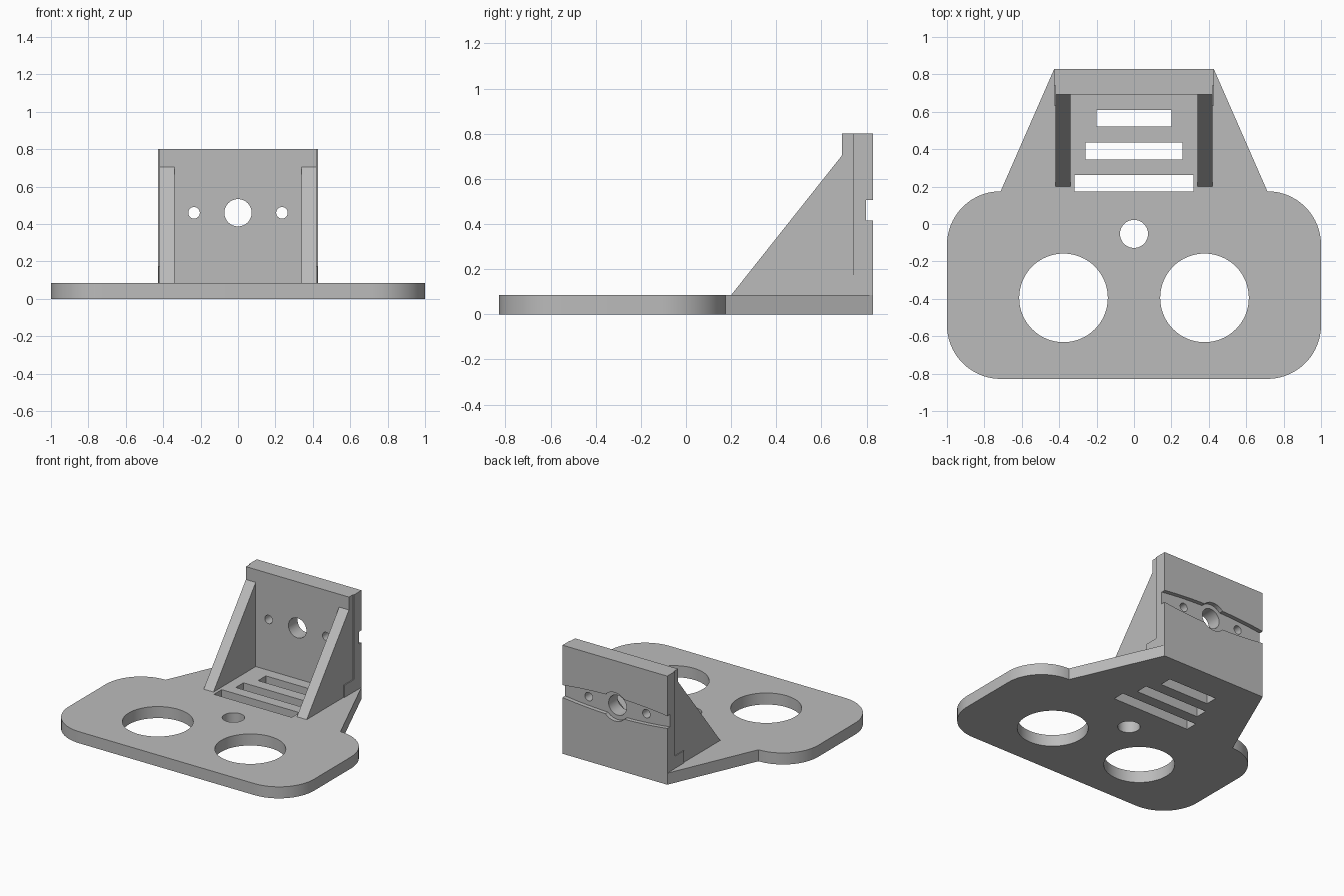
import bpy, bmesh, math
from mathutils import Vector

cube = bpy.data.objects.get("Cube")
if cube:
    bpy.data.objects.remove(cube, do_unlink=True)

grey = bpy.data.materials.new("plain grey")
grey.use_nodes = True
colour = (0.5, 0.5, 0.5, 1)
grey.diffuse_color = colour
grey.node_tree.nodes["Principled BSDF"].inputs["Base Color"].default_value = colour

BASE_T, TOP, BACK = 0.085, 0.80, 0.828
HOLE_Z = 0.46


def extrude(name, points, axis, start, end):
    """Prism from a 2D outline: axis Z uses (x, y), Y uses (x, z), X uses (y, z)."""
    place = {"Z": lambda a, b, c: (a, b, c),
             "Y": lambda a, b, c: (a, c, b),
             "X": lambda a, b, c: (c, a, b)}[axis]
    bm = bmesh.new()
    face = bm.faces.new([bm.verts.new(place(a, b, start)) for a, b in points])
    moved = bmesh.ops.extrude_face_region(bm, geom=[face])["geom"]
    shift = Vector(place(0, 0, end - start))
    bmesh.ops.translate(bm, vec=shift, verts=[g for g in moved if isinstance(g, bmesh.types.BMVert)])
    bmesh.ops.recalc_face_normals(bm, faces=bm.faces)
    mesh = bpy.data.meshes.new(name)
    bm.to_mesh(mesh)
    bm.free()
    mesh.materials.append(grey)
    obj = bpy.data.objects.new(name, mesh)
    bpy.context.collection.objects.link(obj)
    return obj


def arc(cx, cy, r, a0, a1, n):
    angles = [math.radians(a0 + (a1 - a0) * i / n) for i in range(n + 1)]
    return [(cx + r * math.cos(a), cy + r * math.sin(a)) for a in angles]


def circle(cx, cy, r, n=64):
    return arc(cx, cy, r, 0, 360, n)[:-1]


def rect(a0, a1, b0, b1):
    return [(a0, b0), (a1, b0), (a1, b1), (a0, b1)]


def cut(obj, cutters):
    """Subtract the cutters, then remove them."""
    bpy.context.view_layer.objects.active = obj
    for c in cutters:
        mod = obj.modifiers.new("cut", "BOOLEAN")
        mod.operation, mod.solver, mod.object = "DIFFERENCE", "EXACT", c
        bpy.ops.object.modifier_apply(modifier=mod.name)
        bpy.data.objects.remove(c, do_unlink=True)


def smooth(obj):
    bpy.ops.object.select_all(action="DESELECT")
    obj.select_set(True)
    bpy.context.view_layer.objects.active = obj
    bpy.ops.object.shade_smooth_by_angle(angle=math.radians(30))


# Base plate: rounded body with a tapering tail at the back
R, SHOULDER = 0.287, 0.175
right_half = (arc(1 - R, -BACK + R, R, -90, 0, 20)
              + arc(1 - R, SHOULDER - R, R, 0, 90, 20)
              + [(0.427, BACK)])
outline = right_half + [(-x, y) for x, y in reversed(right_half)]
base = extrude("base_plate", outline, "Z", 0, BASE_T)
openings = [circle(s * 0.377, -0.395, 0.237) for s in (-1, 1)]
openings.append(circle(0, -0.053, 0.075))
for half_width, y in ((0.20, 0.565), (0.26, 0.39), (0.317, 0.218)):
    openings.append(rect(-half_width, half_width, y - 0.045, y + 0.045))
cut(base, [extrude("base_cutter", o, "Z", -0.1, 0.2) for o in openings])
smooth(base)

# Upright wall: narrower front layer, wider back layer
front_wall = extrude("wall_front", rect(-0.42, 0.42, BASE_T, TOP), "Y", 0.692, 0.74)
back_wall = extrude("wall_back", rect(-0.427, 0.427, BASE_T, TOP), "Y", 0.74, BACK)

# Bulging recess and screw holes in the wall
xs = [-0.45 + 0.9 * i / 24 for i in range(25)]
half = [0.045 + 0.027 * (1 - (x / 0.43) ** 2) for x in xs]
lens = ([(x, HOLE_Z - h) for x, h in zip(xs, half)]
        + [(x, HOLE_Z + h) for x, h in reversed(list(zip(xs, half)))])
holes = [circle(0, HOLE_Z, 0.073, 48)] + [circle(s * 0.235, HOLE_Z, 0.031, 32) for s in (-1, 1)]
cut(back_wall, [extrude("recess_cutter", p, "Y", 0.797, 0.9)
                for p in (lens, circle(0, HOLE_Z, 0.105))])
for wall in (front_wall, back_wall):
    cut(wall, [extrude("hole_cutter", h, "Y", 0.6, 0.95) for h in holes])
    smooth(wall)

# Triangular side braces and the small raised feet beside them
brace = [(0.20, BASE_T), (0.70, BASE_T), (0.70, 0.705), (0.692, 0.705)]
for side, s in (("right", -1), ("left", 1)):
    extrude(side + "_brace", brace, "X", s * 0.34, s * 0.42)
    extrude(side + "_foot", rect(0.63, 0.745, BASE_T, 0.175), "X", s * 0.41, s * 0.426)
